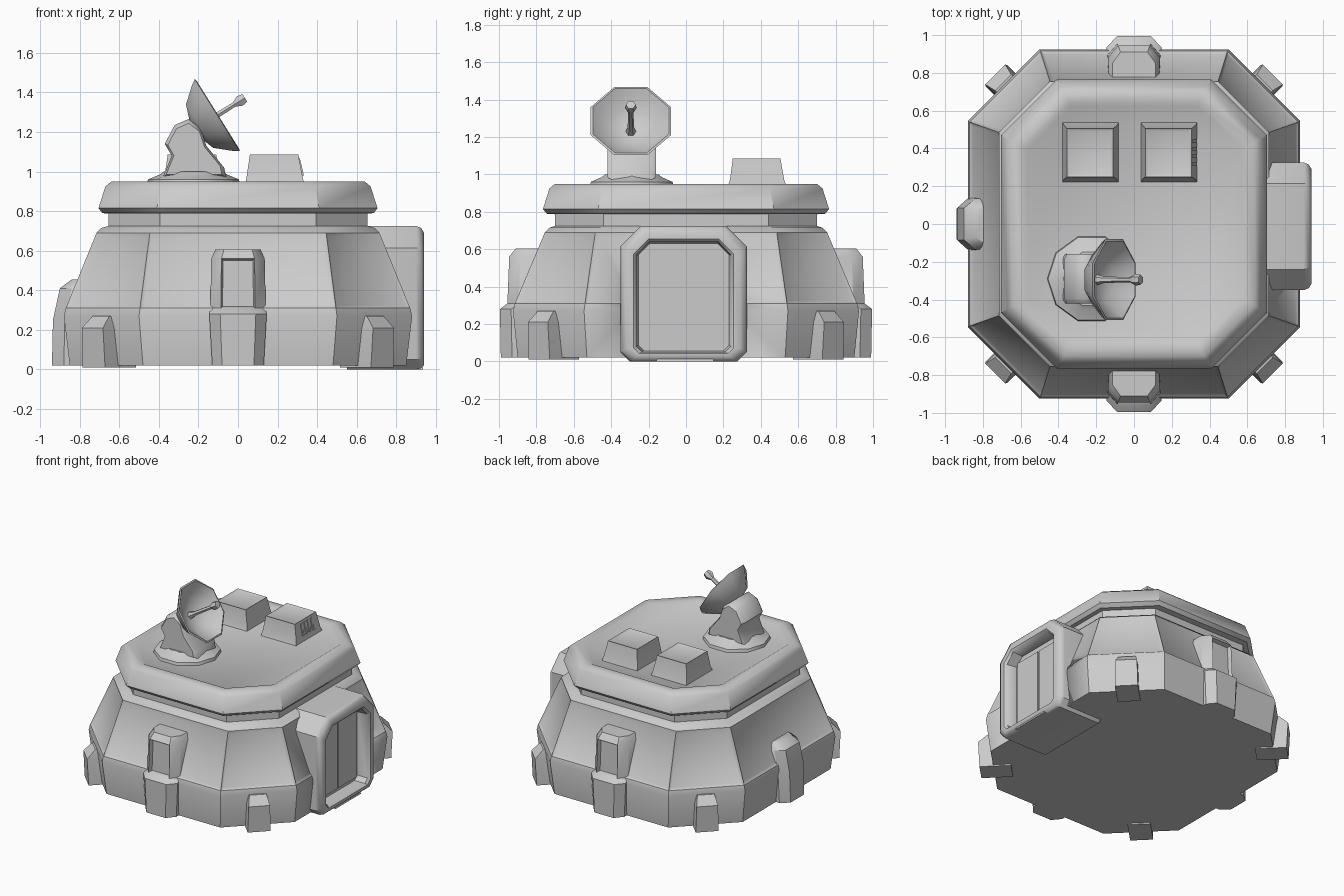
import bpy, bmesh, math
from mathutils import Matrix, Vector

if "Cube" in bpy.data.objects:
    bpy.data.objects.remove(bpy.data.objects["Cube"])

grey = bpy.data.materials.new("plain grey")
grey.diffuse_color = (0.6, 0.6, 0.6, 1)
grey.use_nodes = True
grey.node_tree.nodes["Principled BSDF"].inputs["Base Color"].default_value = grey.diffuse_color


def finish(name, bm, matrix=None, angle=38):
    """Turn a bmesh into a grey object with sharp edges kept."""
    if matrix is not None:
        bm.transform(matrix)
    bmesh.ops.recalc_face_normals(bm, faces=bm.faces)
    me = bpy.data.meshes.new(name)
    bm.to_mesh(me)
    bm.free()
    me.materials.append(grey)
    ob = bpy.data.objects.new(name, me)
    bpy.context.collection.objects.link(ob)
    bpy.ops.object.select_all(action='DESELECT')
    ob.select_set(True)
    bpy.context.view_layer.objects.active = ob
    bpy.ops.object.shade_smooth_by_angle(angle=math.radians(angle))
    return ob


def loft(rings):
    """Skin a list of equal-length point rings and cap both ends."""
    bm = bmesh.new()
    vs = [[bm.verts.new(p) for p in r] for r in rings]
    n = len(vs[0])
    for a, b in zip(vs, vs[1:]):
        for i in range(n):
            j = (i + 1) % n
            bm.faces.new((a[i], a[j], b[j], b[i]))
    bm.faces.new(vs[0][::-1])
    bm.faces.new(vs[-1])
    bmesh.ops.recalc_face_normals(bm, faces=bm.faces)
    bm.normal_update()
    return bm


def octagon(hx, hy, c, z):
    return [(hx, -hy + c, z), (hx, hy - c, z), (hx - c, hy, z), (-hx + c, hy, z),
            (-hx, hy - c, z), (-hx, -hy + c, z), (-hx + c, -hy, z), (hx - c, -hy, z)]


def rect(x0, x1, y0, y1, z):
    return [(x0, y0, z), (x1, y0, z), (x1, y1, z), (x0, y1, z)]


def inset(bm, test, thickness, depth):
    faces = [f for f in bm.faces if test(f)]
    bmesh.ops.inset_individual(bm, faces=faces, thickness=thickness, depth=depth)


# Main body: skirt, sloping walls with recessed panels, and neck
bm = loft([octagon(0.85, 0.9, 0.37, 0.02), octagon(0.88, 0.925, 0.38, 0.27),
           octagon(0.87, 0.915, 0.375, 0.31), octagon(0.715, 0.755, 0.27, 0.69),
           octagon(0.69, 0.73, 0.27, 0.715), octagon(0.655, 0.70, 0.26, 0.725),
           octagon(0.655, 0.70, 0.26, 0.82)])
inset(bm, lambda f: 0.4 < f.calc_center_median().z < 0.6, 0.03, -0.012)
body = finish("body", bm)

# Doorway opening cut into the body
cutter = finish("doorway_cutter", loft([rect(0.79, 1.1, -0.29, 0.27, 0.03),
                                        rect(0.79, 1.1, -0.29, 0.27, 0.67)]))
cutter.hide_render = True
cut = body.modifiers.new("doorway", 'BOOLEAN')
cut.object = cutter
cut.solver = 'EXACT'
bpy.context.view_layer.objects.active = body
bpy.ops.object.modifier_apply(modifier=cut.name)
bpy.data.objects.remove(cutter)

# Roof slab with a raised rim and sunken deck
finish("roof", loft([octagon(0.62, 0.67, 0.25, 0.785), octagon(0.685, 0.745, 0.29, 0.79),
                     octagon(0.705, 0.765, 0.295, 0.815), octagon(0.67, 0.73, 0.28, 0.925),
                     octagon(0.64, 0.70, 0.27, 0.95), octagon(0.585, 0.645, 0.24, 0.95),
                     octagon(0.565, 0.625, 0.23, 0.938)]))


# Door frame: chamfered outline extruded out of the right wall
def door_ring(x, d, top, low):
    y0, y1, z0, z1 = -0.35 + d, 0.325 - d, d * 0.6, 0.725 - d
    return [(x, y0 + low, z0), (x, y1 - low, z0), (x, y1, z0 + low), (x, y1, z1 - top),
            (x, y1 - top, z1), (x, y0 + top, z1), (x, y0, z1 - top), (x, y0, z0 + low)]


finish("door_frame", loft([door_ring(0.55, 0, 0.11, 0.05), door_ring(0.90, 0, 0.11, 0.05),
                           door_ring(0.925, 0.01, 0.11, 0.05), door_ring(0.94, 0.035, 0.1, 0.05),
                           door_ring(0.94, 0.07, 0.08, 0.03), door_ring(0.925, 0.085, 0.07, 0.03),
                           door_ring(0.845, 0.095, 0.06, 0.03)]))

# Two thin sliding door leaves with a gap between them
for name, y0, y1 in (("rear_door_leaf", -0.005, 0.215), ("front_door_leaf", -0.24, -0.02)):
    finish(name, loft([rect(0.84, 0.853, y0, y1, 0.08), rect(0.84, 0.853, y0, y1, 0.59)]))
finish("door_step", loft([rect(0.84, 0.935, -0.16, 0.15, 0.0), rect(0.84, 0.925, -0.14, 0.13, 0.045)]))


# Buttresses, built facing +x and turned into place
def plan(w, out, z):
    return [(0.62, -w, z), (out - 0.06, -w, z), (out, -w * 0.62, z),
            (out, w * 0.62, z), (out - 0.06, w, z), (0.62, w, z)]


for name, turn in (("front_buttress", -90), ("back_buttress", 90)):
    bm = loft([plan(0.13, 0.99, 0.02), plan(0.145, 0.995, 0.28), plan(0.14, 0.955, 0.31),
               plan(0.135, 0.945, 0.56), plan(0.115, 0.91, 0.605)])
    inset(bm, lambda f: f.normal.x > 0.9 and 0.4 < f.calc_center_median().z < 0.5, 0.012, -0.03)
    finish(name, bm, Matrix.Rotation(math.radians(turn), 4, 'Z'))
finish("left_buttress", loft([plan(0.13, 0.94, 0.02), plan(0.14, 0.935, 0.25),
                              plan(0.135, 0.90, 0.41), plan(0.11, 0.84, 0.455)]),
       Matrix.Rotation(math.pi, 4, 'Z'))

# Feet on the four chamfered corners
for sx, sy, name in ((1, 1, "back_right"), (-1, 1, "back_left"),
                     (-1, -1, "front_left"), (1, -1, "front_right")):
    m = Matrix.Rotation(math.atan2(sy, sx), 4, 'Z') @ Matrix.Translation((0, 0.04 * sx * sy, 0))
    finish(name + "_foot", loft([rect(0.85, 1.07, -0.08, 0.08, 0.01), rect(0.85, 1.08, -0.075, 0.075, 0.21),
                                 rect(0.85, 1.02, -0.06, 0.06, 0.27)]), m)

# Roof units: tapered boxes with sunken lids
for name, cx in (("left_roof_unit", -0.23), ("right_roof_unit", 0.185)):
    bm = loft([rect(cx - 0.15, cx + 0.15, 0.22, 0.54, 0.93),
               rect(cx - 0.142, cx + 0.142, 0.235, 0.525, 0.97),
               rect(cx - 0.125, cx + 0.12, 0.25, 0.505, 1.085)])
    inset(bm, lambda f: f.normal.z > 0.9, 0.02, -0.008)
    finish(name, bm)
for i in range(4):
    y = 0.31 + i * 0.04
    finish("vent_slat_%d" % (i + 1), loft([rect(0.30, 0.333, y, y + 0.018, 0.98),
                                           rect(0.28, 0.313, y, y + 0.018, 1.065)]))


# Antenna pedestal: round foot plus a bent bracket
def disc(r, z, n=10):
    return [(-0.225 + r * math.cos(2 * math.pi * i / n), -0.29 + r * math.sin(2 * math.pi * i / n), z)
            for i in range(n)]


finish("antenna_base", loft([disc(0.235, 0.935), disc(0.23, 0.96), disc(0.17, 0.985), disc(0.15, 1.0)]))

side = [(-0.38, 0.97), (-0.335, 1.08), (-0.37, 1.14), (-0.32, 1.235), (-0.25, 1.265),
        (-0.19, 1.22), (-0.16, 1.13), (-0.07, 1.02), (-0.06, 0.97)]
mid = Vector((-0.24, 1.09))


def bracket_ring(y, s):
    return [(mid.x + (x - mid.x) * s, y, mid.y + (z - mid.y) * s) for x, z in side]


finish("antenna_bracket", loft([bracket_ring(-0.42, 0.88), bracket_ring(-0.395, 1),
                                bracket_ring(-0.185, 1), bracket_ring(-0.16, 0.88)]), angle=50)


# Antenna dish: open octagonal bowl, axis tilted up and to the right
tilt = Matrix.Translation((-0.105, -0.295, 1.285)) @ Matrix.Rotation(math.radians(58), 4, 'Y')


def ring(r, z, n=8):
    return [(r * math.cos(2 * math.pi * (i + 0.5) / n), r * math.sin(2 * math.pi * (i + 0.5) / n), z)
            for i in range(n)]


finish("antenna_dish", loft([ring(0.05, -0.135), ring(0.14, -0.105), ring(0.21, -0.03), ring(0.232, 0),
                             ring(0.22, 0.004), ring(0.195, -0.02), ring(0.13, -0.078), ring(0.04, -0.105)]),
       tilt, angle=60)

# Feed arm and its small receiver
finish("feed_arm", loft([ring(0.03, -0.115, 6), ring(0.017, -0.06, 6), ring(0.014, 0.12, 6)]), tilt)
finish("feed_receiver", loft([ring(0.014, 0.10, 6), ring(0.032, 0.135, 6), ring(0.026, 0.165, 6)]), tilt)
